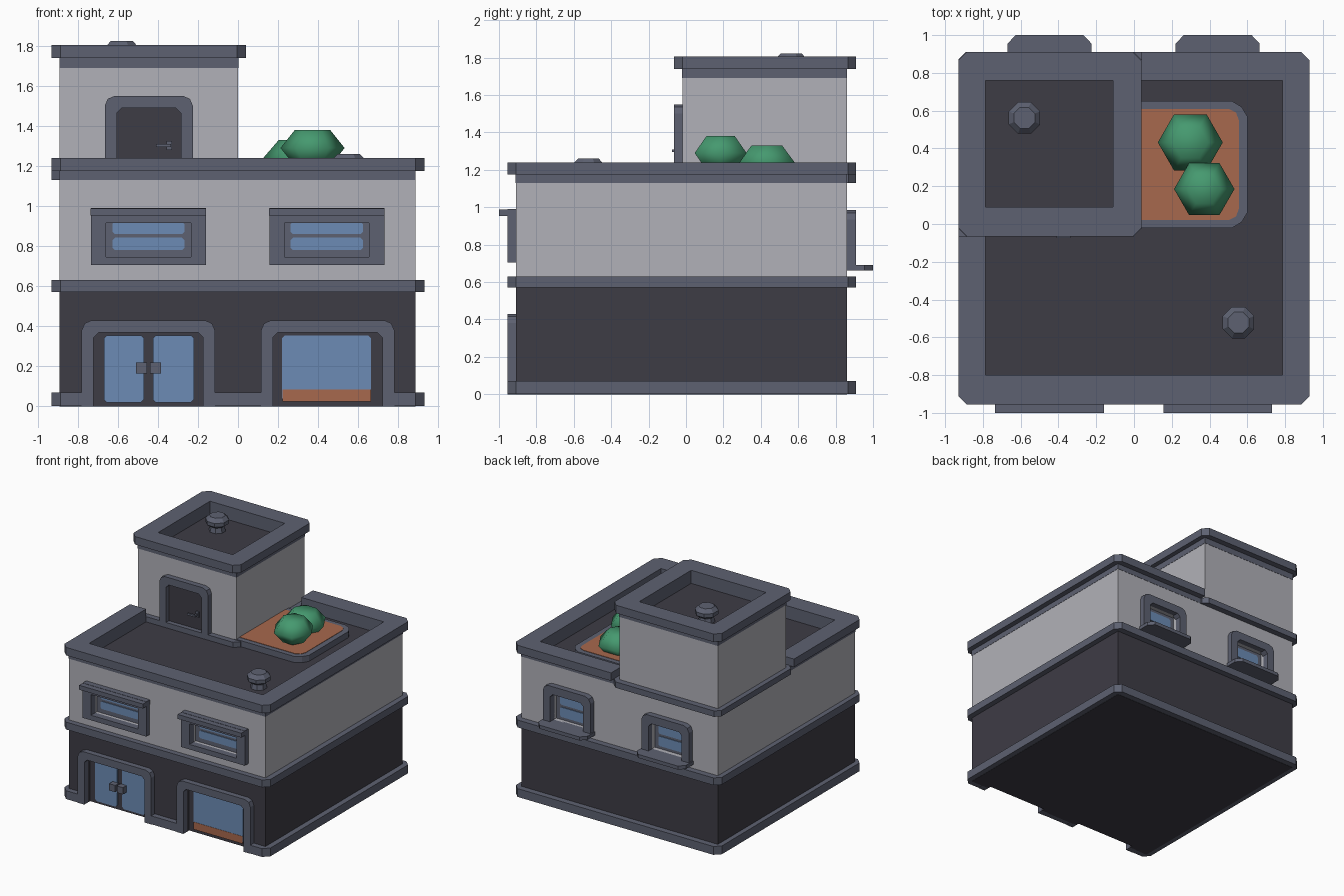
import bpy, bmesh, math

cube = bpy.data.objects.get("Cube")
if cube:
    bpy.data.objects.remove(cube, do_unlink=True)


def material(name, r, g, b):
    m = bpy.data.materials.new(name)
    m.use_nodes = True
    m.diffuse_color = (r, g, b, 1)
    bsdf = next(n for n in m.node_tree.nodes if n.type == 'BSDF_PRINCIPLED')
    bsdf.inputs["Base Color"].default_value = (r, g, b, 1)
    return m


TRIM = material("slate trim", .11, .12, .165)
WALL = material("pale grey wall", .44, .44, .48)
DARK = material("charcoal", .048, .045, .06)
GLASS = material("blue glass", .15, .26, .46)
CLAY = material("terracotta", .39, .14, .075)
LEAF = material("leaf green", .06, .32, .16)


def finish(name, bm, mat):
    bmesh.ops.recalc_face_normals(bm, faces=bm.faces)
    me = bpy.data.meshes.new(name)
    bm.to_mesh(me)
    bm.free()
    if mat:
        me.materials.append(mat)
    ob = bpy.data.objects.new(name, me)
    bpy.context.scene.collection.objects.link(ob)
    return ob


def prism(name, pts, lo, hi, mat, axis='z'):
    """Extrude a 2D outline along z (plan) or y (elevation)."""
    bm = bmesh.new()
    at = (lambda p, h: (p[0], p[1], h)) if axis == 'z' else (lambda p, h: (p[0], h, p[1]))
    a = [bm.verts.new(at(p, lo)) for p in pts]
    b = [bm.verts.new(at(p, hi)) for p in pts]
    bm.faces.new(a)
    bm.faces.new(b)
    for i in range(len(a)):
        j = (i + 1) % len(a)
        bm.faces.new((a[i], a[j], b[j], b[i]))
    return finish(name, bm, mat)


def rect(u0, u1, v0, v1, c=0):
    """Rectangle outline with optional cut corners."""
    if not c:
        return [(u0, v0), (u1, v0), (u1, v1), (u0, v1)]
    return [(u0 + c, v0), (u1 - c, v0), (u1, v0 + c), (u1, v1 - c),
            (u1 - c, v1), (u0 + c, v1), (u0, v1 - c), (u0, v0 + c)]


def box(name, x0, x1, y0, y1, z0, z1, mat=None):
    return prism(name, rect(x0, x1, y0, y1), z0, z1, mat)


def arch(x0, x1, z0, z1, w, c):
    """Door surround outline: two legs and a top with cut corners."""
    k = c * .5
    return [(x0, z0), (x0, z1 - c), (x0 + c * .3, z1 - c * .3), (x0 + c, z1),
            (x1 - c, z1), (x1 - c * .3, z1 - c * .3), (x1, z1 - c), (x1, z0),
            (x1 - w, z0), (x1 - w, z1 - w - k), (x1 - w - k, z1 - w),
            (x0 + w + k, z1 - w), (x0 + w, z1 - w - k), (x0 + w, z0)]


def cut(ob, *bounds):
    cutter = box("cutter", *bounds)
    cutter.hide_render = True
    mod = ob.modifiers.new("cut", 'BOOLEAN')
    mod.operation, mod.solver, mod.object = 'DIFFERENCE', 'EXACT', cutter
    bpy.context.view_layer.objects.active = ob
    bpy.ops.object.modifier_apply(modifier=mod.name)
    bpy.data.objects.remove(cutter, do_unlink=True)


def lathe(name, x, y, profile, sides, mat, turn=0, smooth=False):
    bm = bmesh.new()
    rings = []
    for r, z in profile:
        angles = [turn + 2 * math.pi * i / sides for i in range(sides)]
        rings.append([bm.verts.new((x + r * math.cos(t), y + r * math.sin(t), z)) for t in angles])
    bm.faces.new(rings[0])
    bm.faces.new(rings[-1])
    for a, b in zip(rings, rings[1:]):
        for i in range(sides):
            j = (i + 1) % sides
            bm.faces.new((a[i], a[j], b[j], b[i]))
    for f in bm.faces:
        f.smooth = smooth
    return finish(name, bm, mat)


# Main walls
BODY = (-.89, .885, -.91, .86)
BAND = (-.93, .93, -.955, .91)
ground = box("ground_floor_wall", *BODY, 0, .6, DARK)
upper = box("upper_floor_wall", *BODY, .6, 1.13, WALL)
prism("middle_band", rect(*BAND, .045), .57, .63, TRIM)

# Base band, notched for the two front openings
x0, x1, y0, y1 = BAND
c = .045
base = [(x0 + c, y0)]
for a, b in ((-.78, -.115), (.115, .78)):
    base += [(a, y0), (a, -.87), (b, -.87), (b, y0)]
base += rect(*BAND, c)[1:-1] + [(x0, y0 + c)]
prism("base_band", base, .002, .07, TRIM)

# Ground floor openings
for side, a, b in (("right", -.78, -.115), ("left", .115, .78)):
    prism(side + "_entrance_surround", arch(a, b, 0, .43, .06, .05), -.955, -.905, TRIM, 'y')
    cut(ground, a + .06, b - .06, -1, -.88, -.1, .385)
for n, a, b in (("right", -.67, -.47), ("left", -.425, -.22)):
    prism(n + "_door_glass", rect(a, b, .02, .355, .015), -.888, -.879, GLASS, 'y')
for n, a in (("right", -.51), ("left", -.44)):
    box(n + "_door_handle", a, a + .055, -.935, -.888, .165, .22, TRIM)
prism("shop_window_glass", rect(.22, .665, .025, .355, .015), -.887, -.879, GLASS, 'y')
box("shop_window_ledge", .222, .663, -.889, -.879, .025, .085, CLAY)

# Front windows
for side, m in (("right", -.447), ("left", .443)):
    name = side + "_front_window"
    prism(name + "_frame", arch(m - .287, m + .287, .745, .99, .075, 0.001), -.955, -.9, TRIM, 'y')
    box(name + "_sill", m - .287, m + .287, -.955, -.9, .705, .746, TRIM)
    box(name + "_lintel", m - .288, m + .288, -1, -.9, .952, .988, TRIM)
    cut(upper, m - .213, m + .213, -1, -.868, .745, .95)
    box(name + "_panel", m - .213, m + .213, -.875, -.85, .745, .95, TRIM)
    for n, z in (("lower", .78), ("upper", .86)):
        prism(name + "_" + n + "_pane", rect(m - .18, m + .18, z, z + .062, .012),
              -.88, -.874, GLASS, 'y')

# Back windows
for side, m in (("right", -.447), ("left", .443)):
    name = side + "_back_window"
    prism(name + "_frame", arch(m - .215, m + .215, .69, .985, .065, .05), .85, .908, TRIM, 'y')
    sill = [(m - .222, .85), (m + .222, .85), (m + .222, .955),
            (m + .18, 1), (m - .18, 1), (m - .222, .955)]
    prism(name + "_sill", sill, .663, .692, TRIM)
    cut(upper, m - .15, m + .15, .82, 1, .692, .92)
    box(name + "_panel", m - .15, m + .15, .8, .826, .692, .92, TRIM)
    for n, z in (("lower", .715), ("upper", .815)):
        prism(name + "_" + n + "_pane", rect(m - .115, m + .115, z, z + .08, .012),
              .825, .831, GLASS, 'y')

# Main roof: parapet open where the tower stands
PIT = (-.785, .785, -.8, .76)
strip = box("parapet_lower_strip", -.892, .887, -.912, .862, 1.13, 1.176, TRIM)
parapet = prism("main_parapet", rect(*BAND, .045), 1.175, 1.24, TRIM)
for ob in (strip, parapet):
    cut(ob, *PIT, 1.1, 1.3)
    cut(ob, -1.1, .04, -.065, 1.1, 1.1, 1.3)
box("main_roof_floor", *PIT, 1.12, 1.135, DARK)

# Roof tower
TOWER = (-.89, 0, -.02, .86)
TOWER_BAND = (-.93, .04, -.065, .91)
TOWER_PIT = (-.785, -.11, .09, .76)
box("tower_wall", *TOWER, 1.12, 1.69, WALL)
prism("tower_ledge", rect(*TOWER_BAND, .04), 1.13, 1.178, TRIM)
tower_strip = box("tower_top_strip", -.892, .002, -.022, .862, 1.69, 1.74, TRIM)
tower_cap = prism("tower_parapet", rect(*TOWER_BAND, .045), 1.74, 1.805, TRIM)
for ob in (tower_strip, tower_cap):
    cut(ob, *TOWER_PIT, 1.6, 1.9)
box("tower_roof_floor", *TOWER_PIT, 1.685, 1.698, DARK)

# Tower door
prism("tower_door_surround", arch(-.665, -.225, 1.15, 1.55, .06, .05), -.065, -.018, TRIM, 'y')
box("tower_door", -.61, -.28, -.027, -.018, 1.15, 1.5, DARK)
box("tower_door_lock_plate", -.357, -.33, -.036, -.026, 1.28, 1.325, TRIM)
box("tower_door_lever", -.41, -.335, -.075, -.06, 1.295, 1.31, TRIM)
box("tower_door_lever_stem", -.35, -.337, -.062, -.03, 1.295, 1.31, TRIM)

# Planter with soil and two shrubs
k = .08
planter = [(-.02, -.02), (.6 - k, -.02), (.57, .01), (.6, k - .02),
           (.6, .65 - k), (.57, .62), (.6 - k, .65), (-.02, .65)]
rim = prism("planter_rim", planter, 1.13, 1.185, TRIM)
soil = [(-.02, .02), (.5, .02), (.54, .04), (.555, .08),
        (.555, .55), (.54, .59), (.5, .61), (-.02, .61)]
prism("planter_soil", soil, 1.17, 1.188, CLAY)
for name, x, y, r, z in (("front_shrub", .372, .185, .16, 1.29), ("back_shrub", .298, .432, .172, 1.24)):
    lathe(name, x, y, [(r * .55, z - .09), (r, z), (r * .55, z + .09)], 6, LEAF, smooth=True)

# Roof vents
for name, x, y, z in (("main_roof_vent", .553, -.522, 1.13), ("tower_vent", -.58, .562, 1.693)):
    shape = [(.065, 0), (.055, .045), (.09, .07), (.09, .1), (.06, .13)]
    lathe(name, x, y, [(r, z + h) for r, h in shape], 8, TRIM, turn=math.pi / 8)
